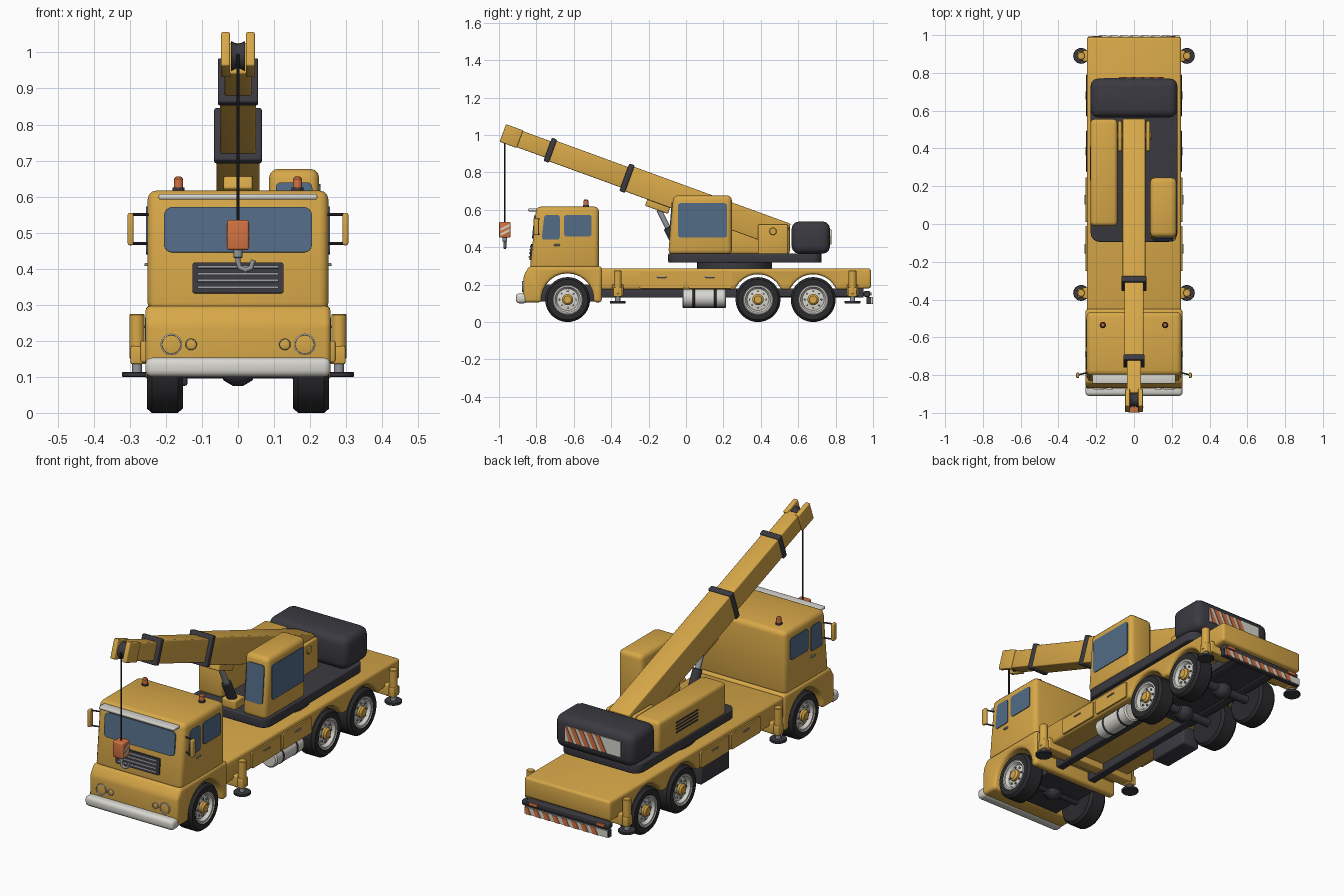
import bpy, bmesh
from math import sin, cos, pi, radians, sqrt
from mathutils import Vector as V

start = bpy.data.objects.get("Cube")
if start:
    bpy.data.objects.remove(start)


def material(name, r, g, b):
    m = bpy.data.materials.new(name)
    m.use_nodes = True
    m.diffuse_color = (r, g, b, 1)
    node = next(n for n in m.node_tree.nodes if n.type == 'BSDF_PRINCIPLED')
    node.inputs["Base Color"].default_value = (r, g, b, 1)
    node.inputs["Roughness"].default_value = 0.5
    return m


YELLOW = material("crane yellow", 0.68, 0.39, 0.065)
DARK = material("charcoal", 0.042, 0.042, 0.052)
RUBBER = material("rubber", 0.024, 0.024, 0.027)
WHITE = material("off white", 0.68, 0.67, 0.62)
GLASS = material("blue glass", 0.085, 0.15, 0.24)
ORANGE = material("signal orange", 0.65, 0.17, 0.055)
STEEL = material("steel", 0.3, 0.32, 0.34)
X, Y, Z = V((1, 0, 0)), V((0, 1, 0)), V((0, 0, 1))
parts = []


def finish(name, bm, mats, mirror=False, bevel=0, segs=3):
    bmesh.ops.recalc_face_normals(bm, faces=bm.faces)
    if bevel:
        sharp = [e for e in bm.edges if len(e.link_faces) == 2 and e.calc_face_angle() > 0.5]
        bmesh.ops.bevel(bm, geom=sharp, offset=bevel, segments=segs, profile=0.5,
                        affect='EDGES', clamp_overlap=True)
    mesh = bpy.data.meshes.new(name)
    bm.to_mesh(mesh)
    bm.free()
    return add(name, mesh, mats, mirror)


def add(name, mesh, mats, mirror=False):
    for m in mats:
        mesh.materials.append(m)
    ob = bpy.data.objects.new(name, mesh)
    bpy.context.scene.collection.objects.link(ob)
    if mirror:
        ob.modifiers.new("Mirror", 'MIRROR')
    parts.append(ob)
    return ob


def prism(name, polys, origin, u, v, depth, mat, corner=0, bevel=0, mirror=False):
    """Extrude flat outlines, given in the u, v plane, along u x v."""
    bm = bmesh.new()
    n = u.cross(v)
    for poly in polys:
        one = bmesh.new()
        one.faces.new([one.verts.new(V(origin) + u * a + v * b) for a, b in poly])
        if corner:
            bmesh.ops.bevel(one, geom=one.verts[:], offset=corner, segments=4, profile=0.5,
                            affect='VERTICES')
        ext = bmesh.ops.extrude_face_region(one, geom=one.faces[:])
        moved = [g for g in ext["geom"] if isinstance(g, bmesh.types.BMVert)]
        bmesh.ops.translate(one, vec=n * depth, verts=moved)
        tmp = bpy.data.meshes.new("tmp")
        one.to_mesh(tmp)
        one.free()
        bm.from_mesh(tmp)
        bpy.data.meshes.remove(tmp)
    return finish(name, bm, [mat], mirror, bevel)


def rect(a0, a1, b0, b1):
    return [(a0, b0), (a1, b0), (a1, b1), (a0, b1)]


def box(name, x0, x1, y0, y1, z0, z1, mat, bevel=0.006, mirror=False):
    return prism(name, [rect(y0, y1, z0, z1)], (x0, 0, 0), Y, Z, x1 - x0, mat, 0, bevel, mirror)


def lathe(name, centre, axis, profile, mats, ids=None, segs=28, mirror=False):
    """Spin (radius, height) points about an axis; ids pick a material per band."""
    axis = V(axis).normalized()
    a = axis.orthogonal().normalized()
    b = axis.cross(a)
    bm = bmesh.new()
    rings = []
    for r, h in profile:
        c = V(centre) + axis * h
        count = segs if r else 1
        rings.append([bm.verts.new(c + (a * cos(2 * pi * i / segs) + b * sin(2 * pi * i / segs)) * r)
                      for i in range(count)])
    for k, (p, q) in enumerate(zip(rings, rings[1:])):
        for i in range(segs):
            j = (i + 1) % segs
            quad = [p[i % len(p)], p[j % len(p)], q[j % len(q)], q[i % len(q)]]
            face = bm.faces.new(list(dict.fromkeys(quad)))
            face.material_index = ids[k] if ids else 0
    return finish(name, bm, mats, mirror)


def rod(name, p, q, r, mat, segs=16, mirror=False):
    d = V(q) - V(p)
    e = min(r, d.length) * 0.15
    return lathe(name, p, d, [(0, 0), (r - e, 0), (r, e), (r, d.length - e), (r - e, d.length),
                              (0, d.length)], [mat], segs=segs, mirror=mirror)


def arch(cy, r, z):
    """Wheel arch points, rear to front, starting and ending at height z."""
    w = z - 0.12
    t = -w / r if w < 0 else w / r
    a0 = radians(0) + (1 if w > 0 else -1) * abs(t)
    return [(cy + r * cos(a0 + (pi - 2 * a0) * i / 14), 0.12 + r * sin(a0 + (pi - 2 * a0) * i / 14))
            for i in range(15)]


def hazard(name, origin, u, w, h, count, mirror=False):
    """White panel with slanted orange stripes."""
    prism(name + "_panel", [rect(-w, w, -h, h)], origin, u, Z, 0.006, WHITE, mirror=mirror)
    step = 2 * (w - h / 2) / count
    bars = []
    for i in range(count):
        a = -w + h + i * step * (w - h) / (w - h / 2)
        bars.append([(a - h / 2, -h), (a + step / 2 - h / 2, -h), (a + step / 2 - 1.5 * h, h)
                     if a + step / 2 - 1.5 * h > -w else (-w + step / 2, h), (max(a - 1.5 * h, -w), h)])
    prism(name + "_stripes", bars, V(origin) + u.cross(Z) * 0.004, u, Z, 0.005, ORANGE, mirror=mirror)


# Carrier deck and underframe
deck = [(-0.46, 0.174), (-0.46, 0.286), (0.99, 0.286), (0.99, 0.18)]
deck += arch(0.68, 0.135, 0.174) + arch(0.385, 0.135, 0.174)
prism("carrier_deck", [deck], (-0.25, 0, 0), Y, Z, 0.5, YELLOW, bevel=0.014)
box("frame_rail", 0.08, 0.125, -0.47, 0.95, 0.13, 0.18, DARK, mirror=True)
box("rear_underframe", -0.14, 0.14, 0.27, 0.92, 0.135, 0.18, DARK)
box("cab_underframe", -0.15, 0.15, -0.82, -0.46, 0.11, 0.2, DARK)
for i, y in enumerate((-0.633, 0.385, 0.68)):
    rod(f"axle_{i}", (-0.2, y, 0.12), (0.2, y, 0.12), 0.022, DARK)
    lathe(f"differential_{i}", (0, y, 0.12), X,
          [(0, -0.05), (0.03, -0.04), (0.045, -0.015), (0.045, 0.015), (0.03, 0.04), (0, 0.05)], [DARK])
    # Wheels
    lathe(f"wheel_{i}", (0.203, y, 0.12), X,
          [(0, -0.045), (0.07, -0.05), (0.108, -0.05), (0.12, -0.036), (0.12, 0.036), (0.108, 0.05),
           (0.08, 0.05), (0.076, 0.046), (0.068, 0.046), (0.058, 0.03), (0.03, 0.034), (0.03, 0.045),
           (0.02, 0.054), (0, 0.054)], [RUBBER, WHITE, YELLOW], [0] * 6 + [1] * 4 + [2] * 3, 40, True)
    for k in range(8):
        a = k * pi / 4
        p = V((0.225, y + 0.044 * cos(a), 0.12 + 0.044 * sin(a)))
        rod(f"wheel_nut_{i}_{k}", p, p + X * 0.018, 0.005, STEEL, 6, True)

# Tool lockers, fuel tank and battery box
for i, (y0, y1) in enumerate(((-0.25, -0.01), (0.01, 0.245))):
    prism(f"locker_{i}", [rect(y0, y1, 0.18, 0.265)], (0.249, 0, 0), Y, Z, 0.009, YELLOW, 0.008, mirror=True)
    m = (y0 + y1) / 2
    box(f"locker_handle_{i}", 0.255, 0.263, m - 0.025, m + 0.025, 0.236, 0.243, STEEL, 0.002, True)
rod("fuel_tank", (0.19, -0.02, 0.128), (0.19, 0.215, 0.128), 0.049, WHITE, 28)
for y in (0.035, 0.15):
    rod("tank_strap", (0.19, y, 0.128), (0.19, y + 0.012, 0.128), 0.051, DARK, 28)
box("battery_box", -0.24, -0.14, -0.02, 0.215, 0.075, 0.18, DARK, 0.008)

# Outriggers
for i, y in enumerate((-0.365, 0.89)):
    box(f"outrigger_beam_{i}", -0.27, 0.27, y - 0.03, y + 0.03, 0.14, 0.2, YELLOW)
    rod(f"outrigger_leg_{i}", (0.28, y, 0.15), (0.28, y, 0.275), 0.021, YELLOW, mirror=True)
    box(f"outrigger_collar_{i}", 0.25, 0.298, y - 0.024, y + 0.024, 0.135, 0.185, YELLOW, 0.005, True)
    rod(f"outrigger_rod_{i}", (0.28, y, 0.11), (0.28, y, 0.15), 0.014, STEEL, mirror=True)
    rod(f"outrigger_foot_{i}", (0.28, y, 0.1), (0.28, y, 0.113), 0.042, DARK, 24, True)

# Rear bumper
box("rear_bumper", -0.24, 0.24, 0.95, 0.985, 0.135, 0.165, DARK)
box("stripe_backing", -0.245, 0.245, 0.965, 0.99, 0.095, 0.135, DARK, 0.003)
hazard("rear_bar", (0, 0.99, 0.115), -X, 0.24, 0.018, 8)
box("tail_lamp", 0.17, 0.22, 0.984, 0.993, 0.143, 0.159, ORANGE, 0.002, True)

# Driver cab
lower = [(-0.872, 0.105), (-0.868, 0.25), (-0.838, 0.298), (-0.45, 0.298), (-0.45, 0.105)]
lower += arch(-0.633, 0.14, 0.105)
prism("cab_lower", [lower], (-0.257, 0, 0), Y, Z, 0.514, YELLOW, bevel=0.016)
upper = [(-0.465, 0.28), (-0.465, 0.617), (-0.8, 0.617), (-0.835, 0.28)]
prism("cab_upper", [upper], (-0.251, 0, 0), Y, Z, 0.502, YELLOW, bevel=0.026)
slope = V((0, 0.035, 0.337)).normalized()
face = (0, -0.835, 0.28)
prism("windshield", [rect(-0.205, 0.205, 0.166, 0.292)], face, X, slope, 0.006, GLASS, 0.022)
prism("grille", [rect(-0.126, 0.126, 0.052, 0.137)], face, X, slope, 0.008, DARK, 0.006)
prism("grille_slats", [rect(-0.112, 0.112, b, b + 0.007) for b in (0.064, 0.083, 0.102, 0.121)],
      face, X, slope, 0.013, STEEL)
side_front = [(-0.772, 0.44), (-0.675, 0.44), (-0.675, 0.573), (-0.757, 0.573)]
prism("cab_side_windows", [side_front, rect(-0.652, -0.505, 0.457, 0.573)], (0.25, 0, 0), Y, Z, 0.005,
      GLASS, 0.015, mirror=True)
box("door_handle", 0.25, 0.259, -0.705, -0.675, 0.407, 0.416, STEEL, 0.002, True)
box("sun_visor", -0.22, 0.22, -0.845, -0.795, 0.592, 0.607, WHITE, 0.005)
box("front_bumper", -0.257, 0.257, -0.91, -0.85, 0.1, 0.153, WHITE, 0.018)
for name, x, r in (("headlight", 0.185, 0.03), ("indicator", 0.13, 0.016)):
    lathe(name, (x, -0.865, 0.19), -Y, [(r, 0), (r, 0.01), (r * 0.87, 0.012), (r * 0.85, 0.006), (0, 0.01)],
          [WHITE, YELLOW], [0, 0, 0, 1], 24, True)
for z in (0.47, 0.55):
    rod("mirror_arm", (0.24, -0.785, z), (0.3, -0.8, z), 0.004, DARK, 8, True)
box("side_mirror", 0.29, 0.306, -0.815, -0.787, 0.465, 0.555, YELLOW, 0.005, True)
lathe("beacon", (0.165, -0.535, 0.615), Z, [(0.017, 0), (0.017, 0.01), (0.013, 0.01), (0.013, 0.034),
      (0.008, 0.04), (0, 0.041)], [DARK, ORANGE], [0, 0, 1, 1, 1], 16, True)

# Slewing platform, counterweight and engine housing
rod("turntable", (0, 0.26, 0.28), (0, 0.26, 0.325), 0.2, DARK, 40)
prism("slew_platform", [rect(-0.23, 0.23, -0.095, 0.725)], (0, 0, 0.317), X, Y, 0.05, DARK, 0.05, 0.006)
box("counterweight", -0.23, 0.23, 0.565, 0.77, 0.365, 0.538, DARK, 0.04)
hazard("counterweight_sign", (0, 0.768, 0.455), -X, 0.16, 0.04, 5)
box("engine_housing", -0.23, -0.088, -0.01, 0.555, 0.36, 0.53, YELLOW, 0.02)
prism("engine_vents", [rect(0.23, 0.41, z, z + 0.008) for z in (0.42, 0.437, 0.454, 0.471)],
      (-0.228, 0, 0), Y, Z, -0.005, DARK)

# Operator cab
prism("operator_cab", [[(-0.095, 0.36), (0.245, 0.36), (0.245, 0.677), (-0.068, 0.677)]],
      (0.086, 0, 0), Y, Z, 0.139, YELLOW, bevel=0.025)
prism("operator_side_window", [rect(-0.043, 0.22, 0.452, 0.635)], (0.223, 0, 0), Y, Z, 0.006, GLASS, 0.014)
lean = V((0, 0.027, 0.317)).normalized()
prism("operator_front_window", [rect(0.105, 0.206, 0.08, 0.28)], (0, -0.095, 0.36), X, lean, 0.005, GLASS, 0.014)

# Telescopic boom, laid out along its own axis from the pivot
tilt = radians(20)
ALONG, UP = V((0, -cos(tilt), sin(tilt))), V((0, sin(tilt), cos(tilt)))
PIVOT = V((0, 0.465, 0.485))


def boom(name, s0, s1, x0, x1, v0, v1, mat, bevel=0.006, mirror=False):
    prism(name, [rect(s0, s1, v0, v1)], PIVOT + X * x1, ALONG, UP, x1 - x0, mat, 0, bevel, mirror)


boom("boom_base", -0.075, 0.83, -0.06, 0.06, -0.07, 0.07, YELLOW)
boom("boom_middle", 0.8, 1.267, -0.05, 0.05, -0.058, 0.058, YELLOW)
boom("boom_tip", 1.25, 1.46, -0.038, 0.038, -0.046, 0.046, YELLOW)
boom("boom_collar_lower", 0.815, 0.846, -0.066, 0.066, -0.078, 0.078, DARK)
boom("boom_collar_upper", 1.252, 1.282, -0.056, 0.056, -0.066, 0.066, DARK)
boom("boom_head_plate", 1.44, 1.537, 0.022, 0.047, -0.05, 0.05, YELLOW, 0.005, True)
boom("ram_bracket", 0.56, 0.69, -0.04, 0.04, -0.105, -0.06, YELLOW)
box("boom_mount", 0.064, 0.086, 0.385, 0.545, 0.36, 0.522, YELLOW, 0.008, True)
rod("boom_pivot", (-0.093, 0.465, 0.485), (0.093, 0.465, 0.485), 0.02, YELLOW, 24)

# Lifting ram
foot, top = V((0, -0.04, 0.39)), V((0, -0.145, 0.6))
box("ram_foot", -0.04, 0.04, -0.08, 0.0, 0.36, 0.41, YELLOW)
rod("ram_body", foot, foot.lerp(top, 0.55), 0.024, DARK, 20)
rod("ram_rod", foot, top, 0.014, STEEL)

# Sheave, cable and hook block
lathe("sheave", (0, -0.93, 0.99), X, [(0, -0.02), (0.042, -0.02), (0.034, -0.004), (0.034, 0.004),
      (0.042, 0.02), (0, 0.02)], [DARK], segs=24)
rod("cable", (0, -0.968, 0.52), (0, -0.968, 0.995), 0.004, RUBBER, 8)
box("hook_block", -0.03, 0.03, -0.999, -0.938, 0.452, 0.535, ORANGE, 0.006)
prism("hook_block_stripes", [[(-0.993, z), (-0.944, z + 0.025), (-0.944, z + 0.037), (-0.993, z + 0.012)]
      for z in (0.46, 0.487)], (0.028, 0, 0), Y, Z, 0.004, WHITE, mirror=True)
rod("hook_shank", (0, -0.968, 0.43), (0, -0.968, 0.455), 0.012, STEEL)
curve = bpy.data.curves.new("hook_path", 'CURVE')
curve.dimensions, curve.bevel_depth, curve.use_fill_caps = '3D', 0.007, True
path = [(0, 0.44), (0, 0.42), (0.004, 0.404), (0.02, 0.396), (0.036, 0.402), (0.043, 0.424)]
line = curve.splines.new('POLY')
line.points.add(len(path) - 1)
for pt, (x, z) in zip(line.points, path):
    pt.co = (x, -0.968, z, 1)
helper = bpy.data.objects.new("hook_path", curve)
add("hook", bpy.data.meshes.new_from_object(helper), [STEEL])
bpy.data.objects.remove(helper)

# Smooth shading with crisp edges
bpy.ops.object.select_all(action='DESELECT')
for ob in parts:
    ob.select_set(True)
bpy.context.view_layer.objects.active = parts[0]
bpy.ops.object.shade_smooth_by_angle(angle=radians(35))
